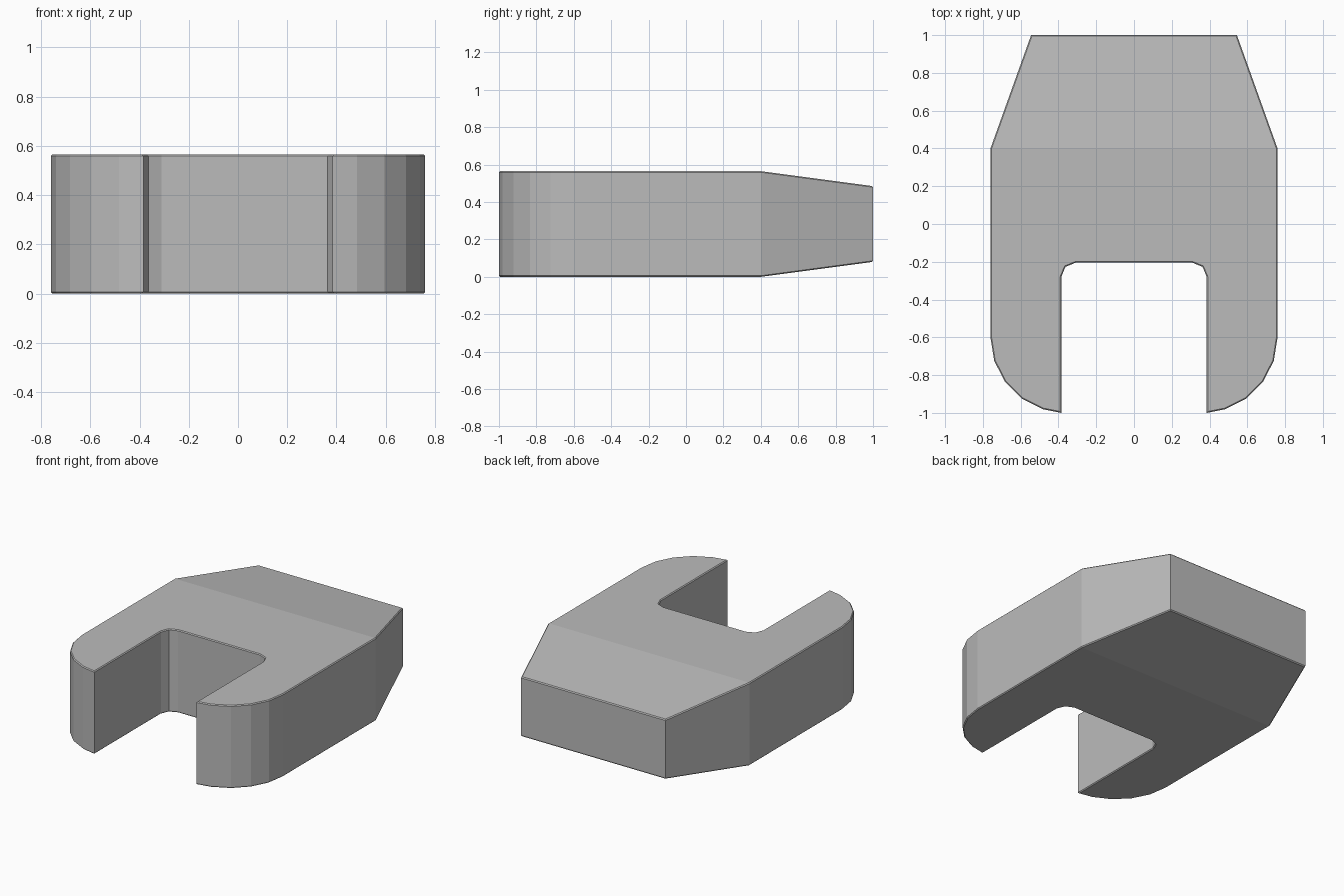
import bpy
import bmesh
import math

cube = bpy.data.objects.get("Cube")
if cube:
    bpy.data.objects.remove(cube, do_unlink=True)

HEIGHT = 0.565
SHOULDER = 0.4    # y where the rear taper begins
DROP = 0.08       # how far the top and bottom close in at the rear
RIM = 0.006       # tiny chamfer round the top and bottom outlines

metal = bpy.data.materials.new("plain grey")
metal.use_nodes = True
grey = (0.5, 0.5, 0.5, 1)
metal.diffuse_color = grey
metal.node_tree.nodes["Principled BSDF"].inputs["Base Color"].default_value = grey

# Outline of the left prong: rounded outside, straight inside, chamfered slot corner
outer = [(0.76, SHOULDER)]
for i in range(5):
    a = math.radians(18 * i)
    outer.append((0.36 + 0.4 * math.cos(a), -0.6 - 0.4 * math.sin(a)))
inner = [(0.385, -1), (0.385, -0.28), (0.363, -0.227), (0.31, -0.205)]
left = outer + inner
right = [(-x, y) for x, y in reversed(left)]

# Forked front and tapered rear share the edge at the shoulder
bm = bmesh.new()
ring = [bm.verts.new((x, y, 0)) for x, y in left + right]
rear = [bm.verts.new((x, 1, 0)) for x in (-0.545, 0.545)]
faces = [bm.faces.new(ring), bm.faces.new([ring[0], ring[-1]] + rear)]

# Raise to full thickness, then slope the rear
raised = bmesh.ops.extrude_face_region(bm, geom=faces)["geom"]
for v in raised:
    if isinstance(v, bmesh.types.BMVert):
        v.co.z = HEIGHT
for v in bm.verts:
    if v.co.y > 0.9:
        v.co.z += DROP if v.co.z < HEIGHT / 2 else -DROP
bmesh.ops.recalc_face_normals(bm, faces=bm.faces)

# Chamfer the rims only, leaving upright corners crisp
rims = [e for e in bm.edges
        if abs(e.verts[0].co.z - e.verts[1].co.z) < 0.2
        and e.calc_face_angle(0) > math.radians(45)]
bmesh.ops.bevel(bm, geom=rims, offset=RIM, segments=1, affect='EDGES')
bmesh.ops.recalc_face_normals(bm, faces=bm.faces)

mesh = bpy.data.meshes.new("forked_block")
bm.to_mesh(mesh)
bm.free()
mesh.materials.append(metal)
block = bpy.data.objects.new("forked_block", mesh)
bpy.context.collection.objects.link(block)
